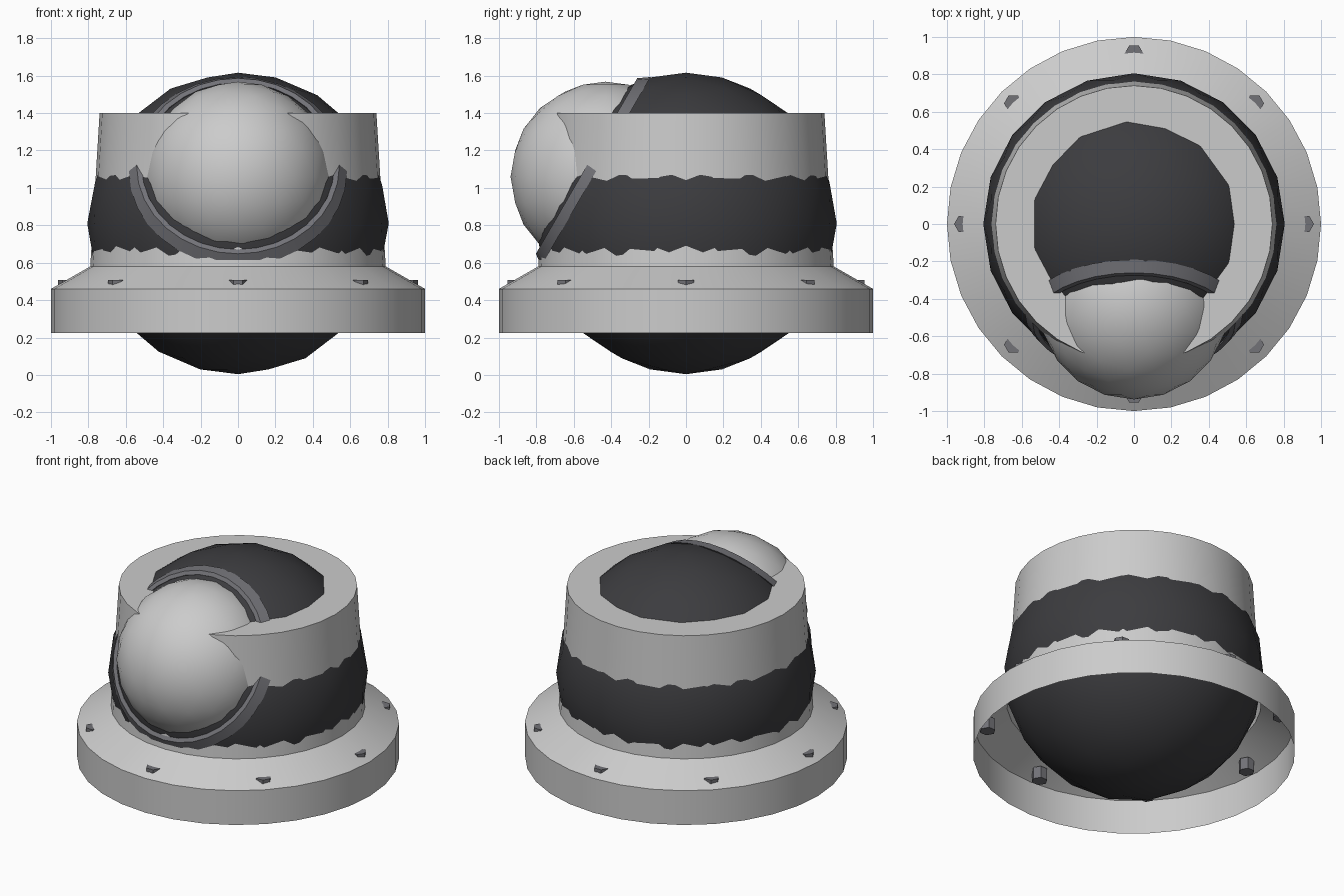
import bpy, bmesh
from math import sin, cos, tau, radians
from mathutils import Matrix

if "Cube" in bpy.data.objects:
    bpy.data.objects.remove(bpy.data.objects["Cube"])


def material(name, v):
    m = bpy.data.materials.new(name)
    m.diffuse_color = (v, v, v * 1.1, 1)
    m.use_nodes = True
    m.node_tree.nodes["Principled BSDF"].inputs["Base Color"].default_value = m.diffuse_color
    return m


dark = material("dark_grey", 0.045)
mid = material("mid_grey", 0.17)


def finish(bm, name, mat=None, angle=30):
    me = bpy.data.meshes.new(name)
    bm.to_mesh(me)
    bm.free()
    ob = bpy.data.objects.new(name, me)
    bpy.context.collection.objects.link(ob)
    if mat:
        me.materials.append(mat)
    bpy.ops.object.select_all(action='DESELECT')
    ob.select_set(True)
    bpy.context.view_layer.objects.active = ob
    bpy.ops.object.shade_smooth_by_angle(angle=radians(angle))
    return ob


def lathe(name, profile, sides=32, closed=False, mat=None, matrix=Matrix()):
    bm = bmesh.new()
    rings = [[bm.verts.new((r * cos(tau * i / sides), r * sin(tau * i / sides), z))
              for i in range(sides)] for r, z in profile]
    pairs = list(zip(rings, rings[1:]))
    if closed:
        pairs.append((rings[-1], rings[0]))
    for a, b in pairs:
        for i in range(sides):
            j = (i + 1) % sides
            bm.faces.new((a[i], a[j], b[j], b[i]))
    bm.transform(matrix)
    return finish(bm, name, mat)


def ball(name, radius, centre, mat=None):
    bm = bmesh.new()
    bmesh.ops.create_icosphere(bm, subdivisions=3, radius=radius,
                               matrix=Matrix.Translation(centre))
    return finish(bm, name, mat)


# Open-bottomed housing: flange, sloped shoulder, tapered wall and top rim
lathe("housing", [(1.0, 0.225), (1.0, 0.46), (0.79, 0.58), (0.74, 1.40), (0.50, 1.40)])

# Dark inner ball and the pale eye ball set into it
ball("inner_ball", 0.806, (0, 0, 0.81), dark)
ball("eye_ball", 0.508, (0, -0.43, 1.06))

# Band around the eye, facing forward and 30 degrees up
tilt = Matrix.Translation((0, 0, 0.81)) @ Matrix.Rotation(radians(60), 4, 'X')
lathe("eye_band", [(0.583, 0.556), (0.542, 0.614), (0.515, 0.614), (0.515, 0.556)],
      closed=True, mat=mid, matrix=tilt)

# Eight hexagonal bolts in the sloped shoulder
for k in range(8):
    a = tau * k / 8
    bm = bmesh.new()
    bmesh.ops.create_cone(bm, cap_ends=True, segments=6, radius1=0.05, radius2=0.05,
                          depth=0.08, matrix=Matrix.Translation(
                              (0.912 * cos(a), 0.912 * sin(a), 0.468)) @ Matrix.Rotation(tau / 12 * 0, 4, 'Z'))
    # Align hexagon corners with the x axis
    c = Matrix.Translation((0.912 * cos(a), 0.912 * sin(a), 0))
    bm.transform(c @ Matrix.Rotation(radians(30), 4, 'Z') @ c.inverted())
    finish(bm, f"bolt_{k + 1}", mid)
